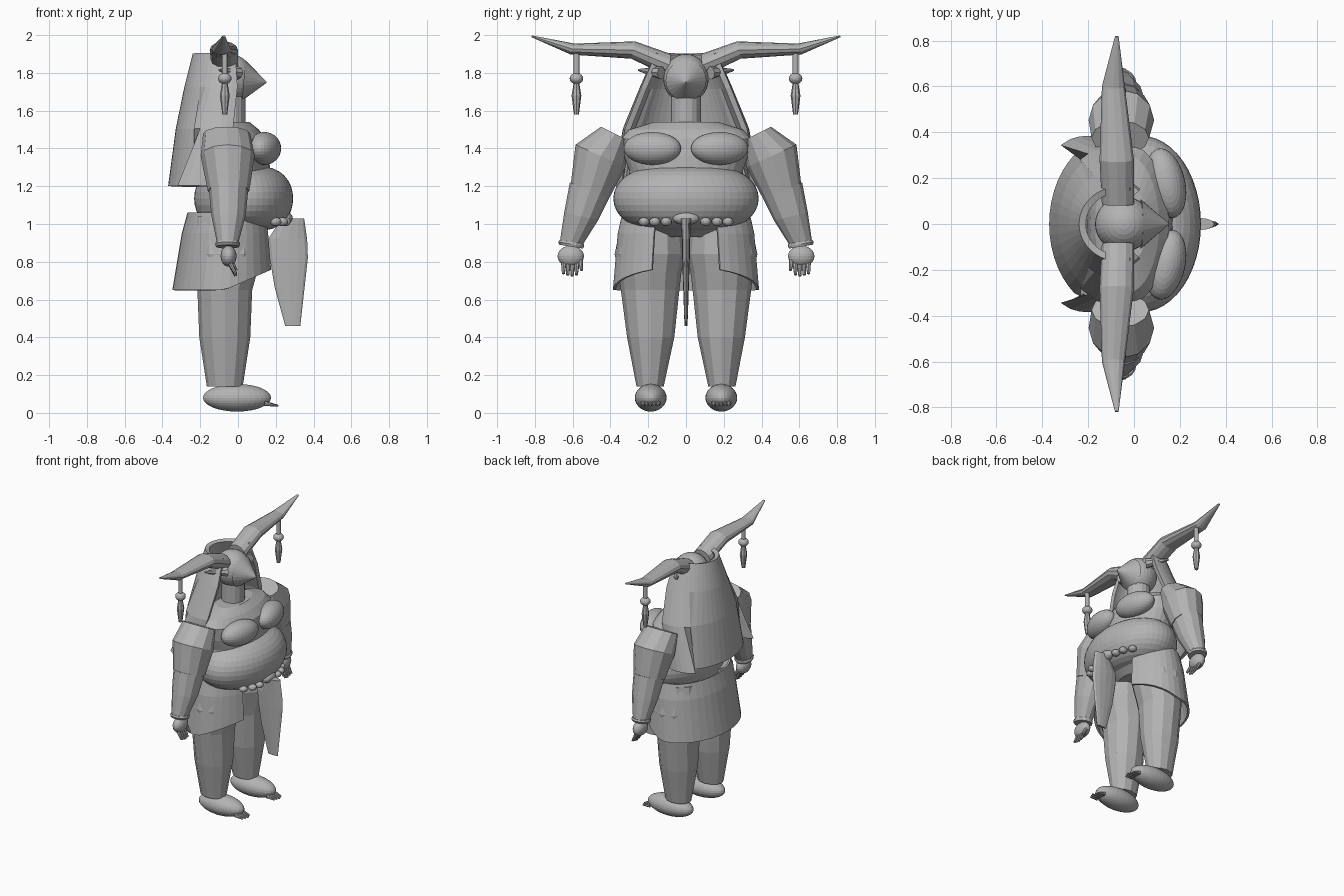
import bpy, bmesh, math
from mathutils import Vector, Matrix

if bpy.data.objects.get("Cube"):
    bpy.data.objects.remove(bpy.data.objects["Cube"])

grey = bpy.data.materials.new("plain grey")
grey.use_nodes = True
COLOUR = (0.45, 0.45, 0.45, 1)
grey.diffuse_color = COLOUR
grey.node_tree.nodes["Principled BSDF"].inputs["Base Color"].default_value = COLOUR


def finish(name, bm, mirror=False):
    """Turn a bmesh into an object, optionally mirrored to the other side."""
    bmesh.ops.recalc_face_normals(bm, faces=bm.faces)
    mesh = bpy.data.meshes.new(name)
    bm.to_mesh(mesh)
    bm.free()
    mesh.materials.append(grey)
    obj = bpy.data.objects.new(name, mesh)
    bpy.context.collection.objects.link(obj)
    if mirror:
        mod = obj.modifiers.new("mirror", 'MIRROR')
        mod.use_axis = (False, True, False)
    return obj


def loft(name, rings, n=16, arc=None, mirror=False):
    """Join rings of (centre, u, v); an arc in degrees gives an open shell."""
    bm = bmesh.new()
    start, end = arc or (0, 360)
    count = n + 1 if arc else n
    rows = []
    for c, u, v in rings:
        row = []
        for i in range(count):
            a = math.radians(start + (end - start) * i / n)
            row.append(bm.verts.new(Vector(c) + Vector(u) * math.cos(a) + Vector(v) * math.sin(a)))
        rows.append(row)
    for low, high in zip(rows, rows[1:]):
        for i in range(n):
            j = (i + 1) % count
            bm.faces.new((low[i], low[j], high[j], high[i]))
    if not arc:
        bm.faces.new(rows[0])
        bm.faces.new(rows[-1])
    return finish(name, bm, mirror)


def flat(z, cx, rx, ry, cy=0):
    """Horizontal ring."""
    return (cx, cy, z), (rx, 0, 0), (0, ry, 0)


def span(outer, inner, cx, rx):
    """Tilted ring between two (y, z) points."""
    a, b = Vector((cx, *outer)), Vector((cx, *inner))
    return (a + b) / 2, (rx, 0, 0), (a - b) / 2


def ball(name, centre, size, turn=0, mirror=False, seg=32):
    bm = bmesh.new()
    bmesh.ops.create_uvsphere(bm, u_segments=seg, v_segments=seg // 2, radius=1)
    mat = Matrix.Translation(centre) @ Matrix.Rotation(math.radians(turn), 4, 'Z') @ Matrix.Diagonal((*size, 1))
    bmesh.ops.transform(bm, matrix=mat, verts=bm.verts)
    return finish(name, bm, mirror)


def spike(name, a, b, r1, r2, mirror=False, seg=12):
    """Tapered rod from a to b."""
    a, b = Vector(a), Vector(b)
    d = b - a
    bm = bmesh.new()
    mat = Matrix.Translation((a + b) / 2) @ d.to_track_quat('Z', 'Y').to_matrix().to_4x4()
    bmesh.ops.create_cone(bm, cap_ends=True, segments=seg, radius1=r1, radius2=r2, depth=d.length, matrix=mat)
    return finish(name, bm, mirror)


def thicken(obj, amount):
    mod = obj.modifiers.new("thickness", 'SOLIDIFY')
    mod.thickness = amount
    mod.offset = 0


# Head, snout, neck and ears
ball("head", (-0.045, 0, 1.77), (0.125, 0.12, 0.13))
spike("snout", (0.03, 0, 1.76), (0.15, 0, 1.75), 0.108, 0.004, seg=24)
spike("neck", (-0.04, 0, 1.48), (-0.04, 0, 1.7), 0.08, 0.08, seg=16)
spike("ear", (0.0, 0.13, 1.8), (-0.1, 0.25, 1.815), 0.035, 0.006, True, 8)

# Horns and hanging ornaments
loft("horn", [span((0.08, 1.90), (0.09, 1.78), -0.07, 0.07),
              span((0.27, 1.967), (0.29, 1.875), -0.075, 0.075),
              span((0.59, 1.955), (0.61, 1.897), -0.09, 0.05),
              span((0.815, 1.998), (0.82, 1.99), -0.075, 0.008)], 12, mirror=True)
spike("ornament_cord", (-0.07, 0.58, 1.91), (-0.07, 0.58, 1.79), 0.015, 0.015, True)
ball("ornament_bead", (-0.07, 0.58, 1.77), (0.036, 0.036, 0.03), 0, True, 16)
loft("ornament_drop", [flat(z, -0.07, r, r, 0.58) for z, r in
                       ((1.75, 0.014), (1.68, 0.026), (1.58, 0.013))], 8, mirror=True)

# Long open hood down the back
hood = loft("hood", [flat(1.9, -0.06, 0.165, 0.15), flat(1.72, -0.06, 0.21, 0.23),
                     flat(1.5, -0.065, 0.25, 0.32), flat(1.2, -0.08, 0.275, 0.37)], 28, (75, 285))
# Front edges hang straighter towards the back at the hem
for v in hood.data.vertices:
    if v.co.x > -0.2 and v.co.z < 1.6:
        v.co.x -= (1.6 - v.co.z) * 0.3
thicken(hood, 0.03)

# Torso
loft("torso", [flat(0.93, 0.0, 0.09, 0.15), flat(0.98, -0.02, 0.18, 0.28), flat(1.08, -0.02, 0.2, 0.34),
               flat(1.28, -0.02, 0.19, 0.30), flat(1.36, -0.02, 0.185, 0.33),
               flat(1.45, -0.02, 0.17, 0.345), flat(1.50, -0.03, 0.14, 0.30),
               flat(1.54, -0.03, 0.09, 0.17)], 32)

# Belly: a rounded roll with a squarish side profile
belly = []
for i in range(17):
    t = math.radians(-88 + 176 * i / 16)
    w = math.cos(t) ** 0.6
    belly.append(flat(1.135 + 0.175 * math.sin(t), 0.03, 0.262 * w, 0.385 * w))
loft("belly", belly, 48)
ball("breast", (0.14, 0.178, 1.4), (0.083, 0.155, 0.087), 13, True)

# Belt beads under the belly
ball("belt_buckle", (0.25, 0, 1.03), (0.04, 0.07, 0.036), 0, False, 24)
for x, y in ((0.25, 0.105), (0.235, 0.165), (0.2, 0.222)):
    ball("belt_bead", (x, y, 1.012), (0.03, 0.029, 0.023), 0, True, 16)

# Narrow front cloth hanging fore and aft
loft("front_cloth", [flat(z, (a + b) / 2, (b - a) / 2, w) for z, a, b, w in
                     ((1.03, 0.23, 0.35, 0.026), (0.92, 0.16, 0.366, 0.022), (0.82, 0.168, 0.37, 0.02),
                      (0.66, 0.195, 0.352, 0.015), (0.46, 0.25, 0.33, 0.008))], 12)

# Skirt open at the front, its hem rising forward
skirt = loft("skirt", [flat(1.06, -0.05, 0.21, 0.33), flat(0.95, -0.055, 0.235, 0.355),
                       flat(0.65, -0.07, 0.27, 0.38)], 32, (28, 332))
for v in skirt.data.vertices:
    if v.co.z < 0.7 and v.co.x > -0.07:
        v.co.z += (v.co.x + 0.07) * 0.45
thicken(skirt, 0.015)

# Legs
loft("leg", [flat(0.14, -0.07, 0.095, 0.072, 0.19), flat(0.4, -0.07, 0.135, 0.125, 0.187),
             flat(0.65, -0.07, 0.145, 0.155, 0.19), flat(0.74, -0.06, 0.16, 0.165, 0.19),
             flat(0.84, -0.06, 0.185, 0.188, 0.19), flat(1.04, -0.06, 0.17, 0.155, 0.18)], 12, mirror=True)
ball("foot", (-0.005, 0.187, 0.08), (0.18, 0.084, 0.073), 0, True)
for i in range(-2, 3):
    y = 0.187 + i * 0.02
    spike("toe_claw", (0.14, y, 0.05), (0.215 - abs(i) * 0.008, y, 0.038), 0.014, 0.004, True, 8)

# Arms
loft("upper_arm", [span((0.45, 1.515), (0.30, 1.44), -0.06, 0.125),
                   span((0.585, 1.42), (0.32, 1.3), -0.055, 0.143),
                   span((0.61, 1.21), (0.405, 1.14), -0.05, 0.11)], 12, mirror=True)
loft("forearm", [span((0.615, 1.22), (0.40, 1.15), -0.05, 0.105),
                 span((0.645, 1.06), (0.465, 1.02), -0.05, 0.09),
                 span((0.667, 0.91), (0.55, 0.885), -0.055, 0.056)], 12, mirror=True)
loft("bracelet", [span((0.67, 0.915), (0.54, 0.895), -0.055, 0.062),
                  span((0.677, 0.905), (0.54, 0.882), -0.055, 0.066),
                  span((0.67, 0.89), (0.545, 0.87), -0.055, 0.062)], 16, mirror=True)

# Hands
ball("hand", (-0.05, 0.61, 0.83), (0.042, 0.07, 0.056), 0, True, 24)
for i in range(4):
    y = 0.578 + i * 0.023
    spike("finger", (-0.04, y, 0.79), (-0.012, y + 0.002, 0.725 + 0.006 * abs(i - 1)), 0.014, 0.008, True, 8)
spike("thumb", (-0.04, 0.56, 0.81), (-0.01, 0.553, 0.755), 0.014, 0.008, True, 8)
